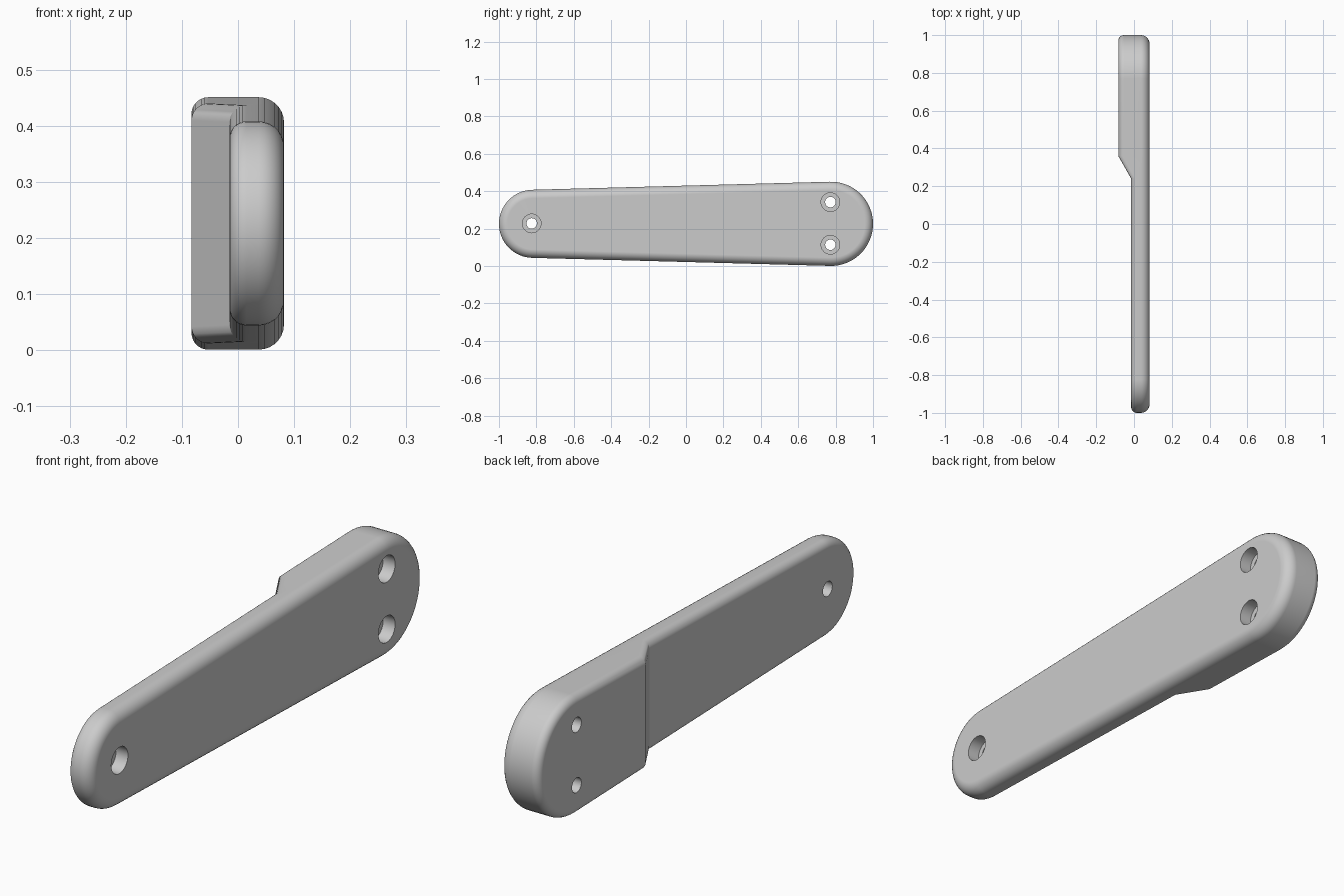
import bpy, bmesh
from math import sin, cos, pi, asin, radians

cube = bpy.data.objects.get("Cube")
if cube:
    bpy.data.objects.remove(cube)

grey = bpy.data.materials.new("plain grey")
grey.use_nodes = True
colour = (0.6, 0.6, 0.6, 1)
grey.diffuse_color = colour
grey.node_tree.nodes["Principled BSDF"].inputs["Base Color"].default_value = colour

MID_Z = 0.226
FRONT_Y, FRONT_R = -0.818, 0.182
BACK_Y, BACK_R = 0.775, 0.225
RAMP_LOW, RAMP_HIGH = 0.24, 0.36
RIGHT_X, THIN_X, PAD_X = 0.082, -0.015, -0.083
RIGHT_FILLET, LEFT_FILLET = 0.045, 0.03
ARC, STEPS = 32, 7
TILT = asin((BACK_R - FRONT_R) / (BACK_Y - FRONT_Y))


def new_object(name, bm):
    bmesh.ops.recalc_face_normals(bm, faces=bm.faces)
    mesh = bpy.data.meshes.new(name)
    bm.to_mesh(mesh)
    bm.free()
    mesh.materials.append(grey)
    obj = bpy.data.objects.new(name, mesh)
    bpy.context.collection.objects.link(obj)
    return obj


def bridge(bm, a, b):
    for i in range(len(a)):
        j = (i + 1) % len(a)
        bm.faces.new((a[i], a[j], b[j], b[i]))


def outline(inset):
    """Two round ends joined by tangents, as (y, z) points."""
    def arc(y, r, start, end):
        angles = [start + (end - start) * i / ARC for i in range(ARC + 1)]
        return [(y + r * cos(t), r * sin(t)) for t in angles]

    def edge(y):
        return (BACK_R - inset + sin(TILT) * (y - BACK_Y)) / cos(TILT)

    up = pi / 2 + TILT
    points = arc(BACK_Y, BACK_R - inset, -up, up)
    points += [(y, edge(y)) for y in (RAMP_HIGH, RAMP_LOW)]
    points += arc(FRONT_Y, FRONT_R - inset, up, 2 * pi - up)
    points += [(y, -edge(y)) for y in (RAMP_LOW, RAMP_HIGH)]
    return points


def left_x(y):
    """Left face: thin arm in front, ramp, thick pad behind."""
    t = min(1, max(0, (y - RAMP_LOW) / (RAMP_HIGH - RAMP_LOW)))
    return THIN_X + t * (PAD_X - THIN_X)


# Arm: outline rings with rounded edges on both faces
bm = bmesh.new()
rings = []
quarter = [i * pi / 2 / STEPS for i in range(STEPS + 1)]
for t in quarter:
    x = RIGHT_X - RIGHT_FILLET * (1 - cos(t))
    rings.append([bm.verts.new((x, y, MID_Z + z))
                  for y, z in outline(RIGHT_FILLET * (1 - sin(t)))])
for t in reversed(quarter):
    rise = LEFT_FILLET * (1 - cos(t))
    rings.append([bm.verts.new((left_x(y) + rise, y, MID_Z + z))
                  for y, z in outline(LEFT_FILLET * (1 - sin(t)))])
for a, b in zip(rings, rings[1:]):
    bridge(bm, a, b)
bm.faces.new(rings[0])
last, n = rings[-1], ARC + 1
bm.faces.new(last[:n + 1] + last[-1:])
bm.faces.new((last[n], last[n + 1], last[-2], last[-1]))
bm.faces.new(last[n + 1:-1])
arm = new_object("lever_arm", bm)

# Screw holes, counterbored from the right face
bm = bmesh.new()
for y, z in ((-0.825, 0.228), (0.772, 0.342), (0.772, 0.114)):
    holes = []
    for x, r in ((0.2, 0.05), (0.032, 0.05), (0.032, 0.028), (-0.2, 0.028)):
        holes.append([bm.verts.new((x, y + r * cos(2 * pi * i / ARC),
                                    z + r * sin(2 * pi * i / ARC)))
                      for i in range(ARC)])
    for a, b in zip(holes, holes[1:]):
        bridge(bm, a, b)
    bm.faces.new(holes[0])
    bm.faces.new(holes[-1])
cutter = new_object("hole_cutter", bm)

cut = arm.modifiers.new("screw holes", 'BOOLEAN')
cut.operation, cut.solver, cut.object = 'DIFFERENCE', 'EXACT', cutter
bpy.ops.object.select_all(action='DESELECT')
arm.select_set(True)
bpy.context.view_layer.objects.active = arm
bpy.ops.object.modifier_apply(modifier=cut.name)
bpy.data.objects.remove(cutter)
bpy.ops.object.shade_smooth_by_angle(angle=radians(25))
weighted = arm.modifiers.new("flat faces", 'WEIGHTED_NORMAL')
weighted.keep_sharp = True
